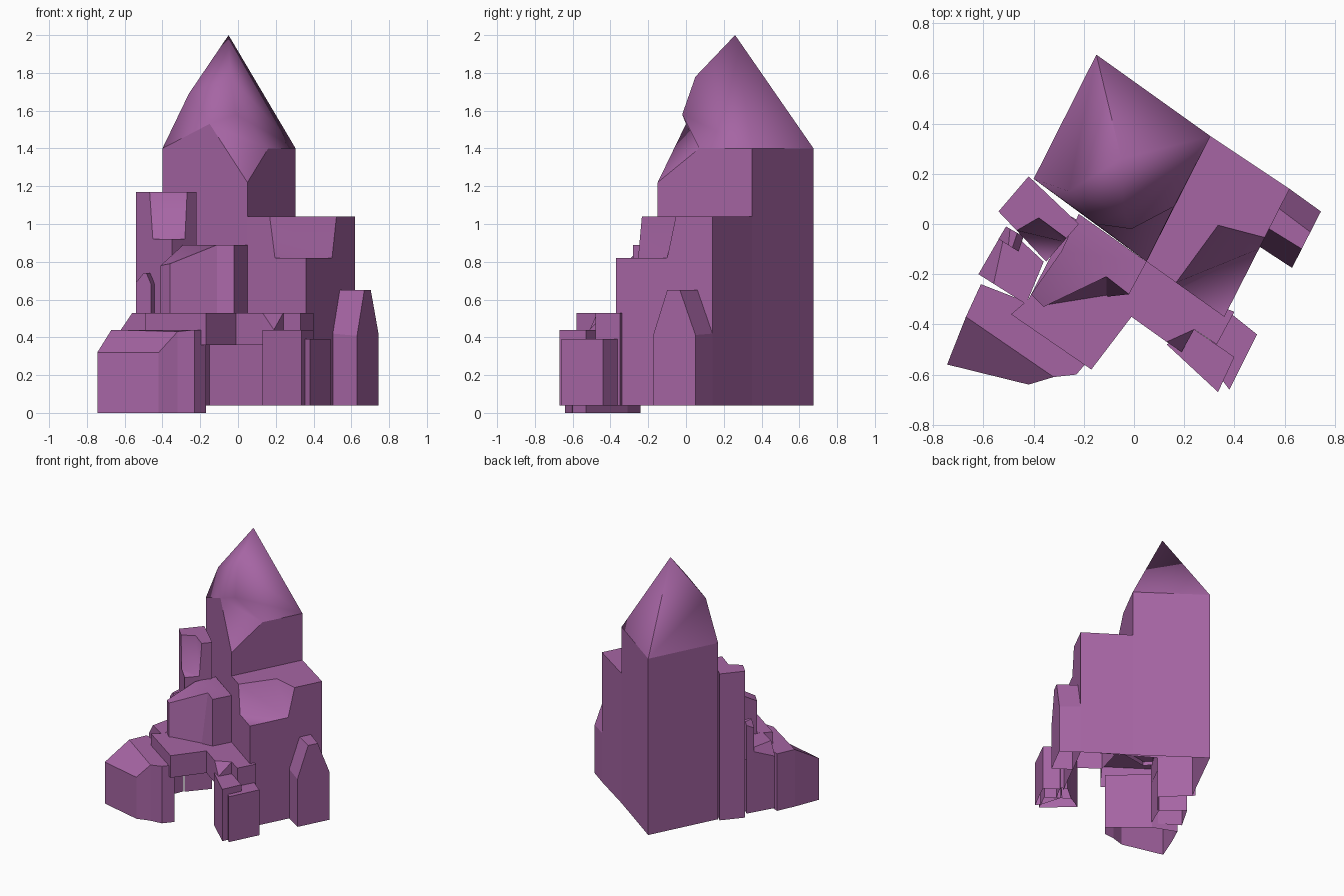
import bpy
import bmesh
from mathutils import Vector
from mathutils.geometry import normal

cube = bpy.data.objects.get("Cube")
if cube:
    bpy.data.objects.remove(cube, do_unlink=True)

# One purple stone colour
stone = bpy.data.materials.new("purple_stone")
stone.use_nodes = True
colour = (0.38, 0.13, 0.37, 1)
stone.diffuse_color = colour
shader = next(n for n in stone.node_tree.nodes if n.type == 'BSDF_PRINCIPLED')
shader.inputs["Base Color"].default_value = colour
shader.inputs["Roughness"].default_value = 0.8

GROUND = 0.04
HIDDEN_FOOT = 0.42  # where walls end behind the front ledges


def solid(name, faces):
    """Make an object from faces given as lists of corner positions."""
    bm = bmesh.new()
    for face in faces:
        bm.faces.new([bm.verts.new(p) for p in face])
    bmesh.ops.remove_doubles(bm, verts=bm.verts, dist=0.0005)
    bmesh.ops.recalc_face_normals(bm, faces=bm.faces)
    mesh = bpy.data.meshes.new(name)
    bm.to_mesh(mesh)
    bm.free()
    mesh.materials.append(stone)
    obj = bpy.data.objects.new(name, mesh)
    bpy.context.collection.objects.link(obj)
    return obj


def smooth(obj, angle):
    bpy.ops.object.select_all(action='DESELECT')
    obj.select_set(True)
    bpy.context.view_layer.objects.active = obj
    bpy.ops.object.shade_smooth_by_angle(angle=angle)


def at(point, height):
    return Vector((point[0], point[1], height))


def prism(name, plan, bottom, top, top_plan=None, top_faces=None):
    """Upright block, open below; top is one height or one per corner."""
    heights = top if isinstance(top, list) else [top] * len(plan)
    low = [at(p, bottom) for p in plan]
    high = [at(p, h) for p, h in zip(top_plan or plan, heights)]
    walls = [[low[i - 1], low[i], high[i], high[i - 1]] for i in range(len(plan))]
    caps = [[high[i] for i in f] for f in top_faces or [range(len(plan))]]
    return solid(name, walls + caps)


def slice_off(obj, a, b, c):
    """Cut away the side of a plane that is farther from the block's middle."""
    bm = bmesh.new()
    bm.from_mesh(obj.data)
    facing = normal(Vector(a), Vector(b), Vector(c))
    middle = sum((v.co for v in bm.verts), Vector()) / len(bm.verts)
    if (middle - Vector(a)).dot(facing) > 0:
        facing.negate()
    cut = bmesh.ops.bisect_plane(bm, geom=bm.verts[:] + bm.edges[:] + bm.faces[:],
                                 dist=0.0005, plane_co=a, plane_no=facing, clear_outer=True)
    rim = [e for e in cut["geom_cut"]
           if isinstance(e, bmesh.types.BMEdge) and e.is_boundary]
    bmesh.ops.holes_fill(bm, edges=rim)
    bmesh.ops.recalc_face_normals(bm, faces=bm.faces)
    bm.to_mesh(obj.data)
    bm.free()


def notched_block(name, left, back, right, corner, top, notch, left_foot):
    """Block whose front corner is hollowed down to a small step."""
    left, back, right, corner = [at(p, 0) for p in (left, back, right, corner)]
    inner = at(corner + (left - corner) * 0.5 + (right - corner) * 0.5, top)
    top_l, top_r = [at(corner.lerp(side, 0.62), top) for side in (left, right)]
    cut_l, cut_r = [at(corner.lerp(side, 0.53), notch) for side in (left, right)]
    tip = at(corner, notch)
    b0, r0, c0 = [at(p, GROUND) for p in (back, right, corner)]
    l1, b1, r1 = [at(p, top) for p in (left, back, right)]
    obj = solid(name, [
        [at(left, left_foot), l1, b1, at(back, left_foot)], [b0, b1, r1, r0],
        [r0, r1, top_r, cut_r, tip, c0],
        [at(corner, HIDDEN_FOOT), tip, cut_l, top_l, l1, at(left, HIDDEN_FOOT)],
        [l1, top_l, inner, top_r, r1, b1],
        [cut_l, tip, cut_r], [cut_l, cut_r, top_r, inner, top_l]])
    for face in obj.data.polygons[-2:]:
        face.use_smooth = True


# Plan corners shared by the main masses
tower_back = (-.15, .675)
tower_right = (.305, .35)
tower_front = (.05, -.15)
tower_left = (-.4, .18)

# Main tower walls, with the wall tops following the crown's lower rim
back = at(tower_back, 1.4)
right = at(tower_right, 1.4)
front = at(tower_front, 1.22)
left = at(tower_left, 1.4)
right_rim = Vector((.16, .07, 1.4))
front_rim = Vector((-.15, 0, 1.53))


def tower_wall(foot, *rim):
    return [at(rim[-1], foot), at(rim[0], foot), *rim]


solid("tower_walls", [
    tower_wall(GROUND, left, back), tower_wall(GROUND, back, right),
    tower_wall(1.03, right, right_rim, front),
    tower_wall(HIDDEN_FOOT, front, front_rim, left)])

# Leaning pointed crown
peak = Vector((-.05, .26, 2))
upper = Vector((-.04, .05, 1.78))
lower = Vector((-.01, -.02, 1.58))
ridge = Vector((-.26, .13, 1.69))
crown = solid("tower_crown", [
    [back, right, peak], [right, peak, upper], [right, upper, lower],
    [right, lower, right_rim], [right_rim, lower, front_rim], [front_rim, front, right_rim],
    [front_rim, lower, upper], [front_rim, upper, ridge], [left, front_rim, ridge],
    [ridge, upper, peak], [left, ridge, back], [back, ridge, peak]])
smooth(crown, 1.45)

# Shoulder mass and side tower, each with a hollowed front corner
notched_block("shoulder", left=tower_front, back=tower_right, right=(.62, .14),
              corner=(.36, -.37), top=1.04, notch=.82, left_foot=1)
notched_block("side_tower", left=(-.54, .05), back=(-.42, .19), right=(-.22, 0),
              corner=(-.35, -.15), top=1.17, notch=.92, left_foot=GROUND)

# Buttress on the right, sloped front and back
buttress = prism("right_buttress", [(.62, .14), (.745, .05), (.63, -.175), (.5, -.09)],
                 GROUND, .65)
slice_off(buttress, (.5, -.09, .42), (.63, -.17, .42), (.67, -.1, .65))
slice_off(buttress, (.62, .14, .42), (.74, .05, .42), (.7, -.03, .65))

# Overhanging boulder in the middle, its front leaning back at the top
plan = [(-.41, -.28), (-.36, -.33), (-.11, -.29), (-.02, -.28), tower_front,
        (-.22, .04), (-.29, -.11)]
leaning = plan[:2] + [(-.11, -.21)] + plan[3:]
smooth(prism("middle_boulder", plan, .5, [.78, .79, .89, .89, .89, .89, .89],
             top_plan=leaning, top_faces=[[0, 1, 2, 6], [2, 3, 4, 5, 6]]), .6)

# Raised ledge under the boulder
prism("front_ledge",
      [(-.49, -.36), (-.17, -.58), (-.01, -.37), tower_front, (-.25, .03), (-.42, -.3)],
      .36, .53)

# Ledge on the left with a sloped outer edge, and its small spike
ledge = prism("left_ledge", [(-.51, -.01), (-.62, -.2), (-.43, -.32), (-.36, -.15)],
              GROUND, .53)
slice_off(ledge, (-.51, -.01, .53), (-.56, -.24, .53), (-.62, -.2, .44))
spike = prism("small_spike", [(-.51, -.01), (-.44, -.05), (-.46, -.11), (-.54, -.06)],
              .45, .74)
slice_off(spike, (-.54, -.06, .69), (-.51, -.01, .72), (-.5, -.08, .74))
slice_off(spike, (-.44, -.05, .68), (-.46, -.11, .68), (-.48, -.08, .74))

# Low boulder at the front left, sloped towards the front
prism("low_boulder",
      [(-.61, -.24), (-.67, -.37), (-.745, -.56), (-.42, -.64), (-.32, -.61),
       (-.23, -.6), (-.17, -.53), (-.43, -.31)],
      0, [.44, .44, .32, .32, .43, .44, .44, .44],
      top_faces=[[1, 2, 3, 4], [0, 1, 4, 5, 6, 7]])

# Bridge to the front right, dipped where it meets the leg
prism("bridge",
      [(-.01, -.37), (.13, -.47), (.19, -.51), (.24, -.42), (.33, -.48), (.4, -.35),
       (.35, -.33), tower_front],
      .36, [.53, .53, .44, .53, .53, .53, .53, .53],
      top_faces=[[1, 2, 3], [0, 1, 3, 4, 5, 6, 7]])
prism("bridge_column", [(.24, -.42), (.33, -.48), (.4, -.35), (.35, -.33)], GROUND, .53)

# Two legs at the front right
prism("front_leg", [(.13, -.48), (.335, -.67), (.4, -.53), (.24, -.42)], GROUND, .44)
prism("outer_leg", [(.35, -.62), (.38, -.66), (.49, -.44), (.39, -.36), (.3, -.45)],
      GROUND, .39)
